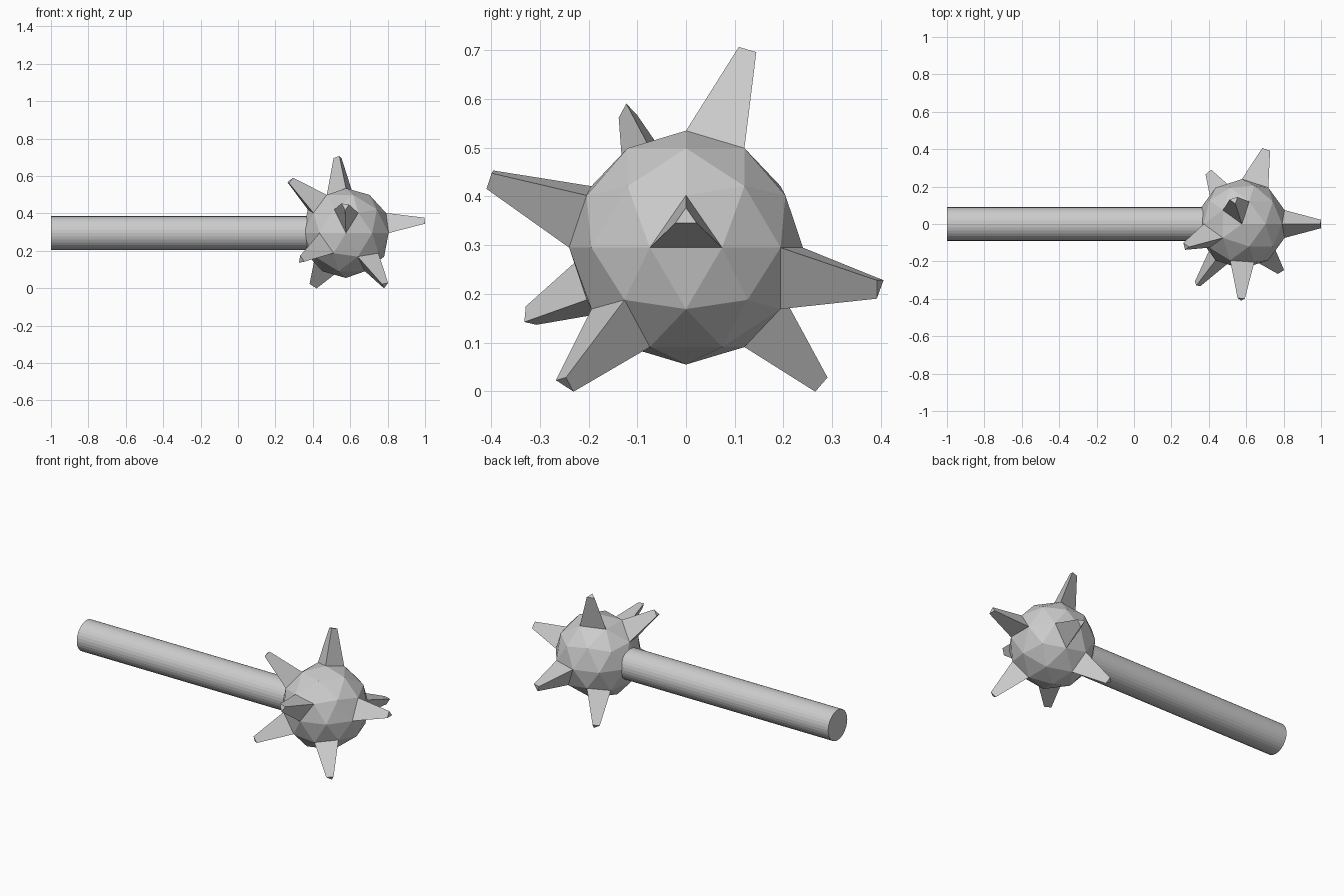
import bpy, bmesh, math
from mathutils import Vector, Matrix

if "Cube" in bpy.data.objects:
    bpy.data.objects.remove(bpy.data.objects["Cube"])

CENTRE = Vector((0.577, 0, 0.295))
RADIUS, SPIKE_LENGTH, TIP_SCALE = 0.24, 0.20, 0.30


def add_object(name, bm):
    mesh = bpy.data.meshes.new(name)
    bm.to_mesh(mesh)
    bm.free()
    obj = bpy.data.objects.new(name, mesh)
    bpy.context.collection.objects.link(obj)
    return obj


# Handle: plain faceted rod running into the head
bm = bmesh.new()
x0, x1 = -1.0, 0.42
bmesh.ops.create_cone(
    bm, cap_ends=True, segments=32, radius1=0.09, radius2=0.09, depth=x1 - x0,
    matrix=Matrix.Translation(((x0 + x1) / 2, 0, CENTRE.z)) @ Matrix.Rotation(math.pi / 2, 4, 'Y'))
add_object("handle", bm)

# Spiked head: low-poly ball whose faces nearest these directions become spikes
directions = [
    (0.42, 0, 0.06), (-0.04, 0.122, 0.385), (-0.28, -0.12, 0.28), (0, -0.38, 0.13),
    (-0.21, -0.29, -0.12), (0.20, -0.23, -0.26), (0.11, 0.375, -0.08), (-0.17, 0.28, -0.28),
]
bm = bmesh.new()
bmesh.ops.create_icosphere(bm, subdivisions=2, radius=RADIUS)
bm.normal_update()
chosen = []
for d in directions:
    d = Vector(d).normalized()
    chosen.append(max(bm.faces, key=lambda f: f.calc_center_median().normalized().dot(d)))

# Extrude each chosen face separately and taper its tip
for face in chosen:
    normal = face.normal.copy()
    tip = bmesh.ops.extrude_discrete_faces(bm, faces=[face])["faces"][0]
    centre = tip.calc_center_median()
    for v in tip.verts:
        v.co = centre + normal * SPIKE_LENGTH + (v.co - centre) * TIP_SCALE
bm.normal_update()
bmesh.ops.translate(bm, verts=bm.verts, vec=CENTRE)
add_object("spiked_head", bm)
